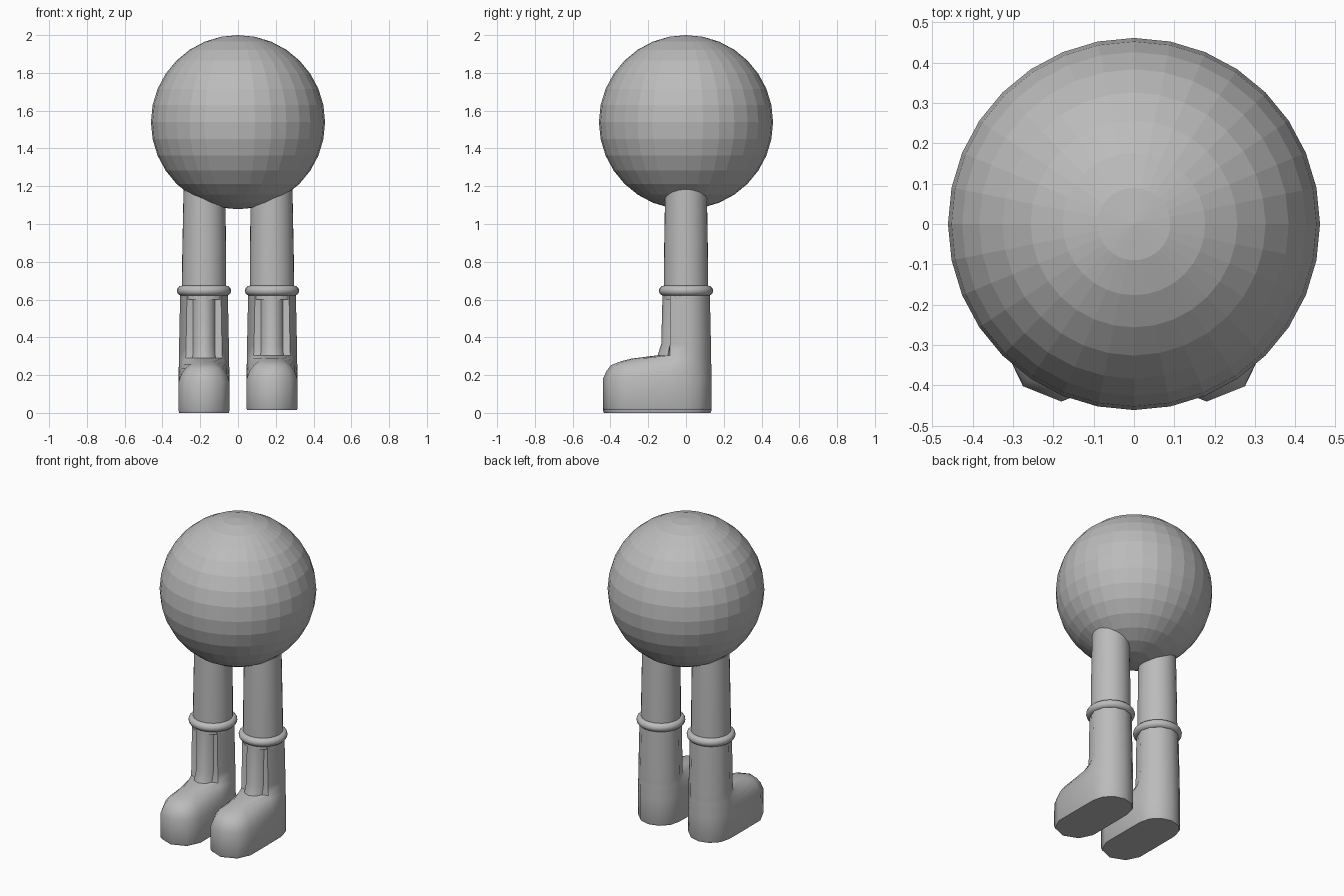
import bpy, bmesh
from math import pi, sin, cos

cube = bpy.data.objects.get("Cube")
if cube:
    bpy.data.objects.remove(cube, do_unlink=True)

grey = bpy.data.materials.new("plain grey")
grey.use_nodes = True
COLOUR = (0.5, 0.5, 0.5, 1)
grey.diffuse_color = COLOUR
grey.node_tree.nodes["Principled BSDF"].inputs["Base Color"].default_value = COLOUR


def finish(obj, name, angle=None):
    obj.name = name
    obj.data.materials.append(grey)
    if angle:
        bpy.ops.object.select_all(action='DESELECT')
        obj.select_set(True)
        bpy.context.view_layer.objects.active = obj
        bpy.ops.object.shade_smooth_by_angle(angle=angle)


def loft(name, loops, angle):
    """Skin a stack of closed loops and cap both ends."""
    bm = bmesh.new()
    rings = [[bm.verts.new(p) for p in loop] for loop in loops]
    for a, b in zip(rings, rings[1:]):
        n = len(a)
        for i in range(n):
            j = (i + 1) % n
            bm.faces.new((a[i], a[j], b[j], b[i]))
    bm.faces.new(rings[0][::-1])
    bm.faces.new(rings[-1])
    bmesh.ops.recalc_face_normals(bm, faces=bm.faces)
    mesh = bpy.data.meshes.new(name)
    bm.to_mesh(mesh)
    bm.free()
    obj = bpy.data.objects.new(name, mesh)
    bpy.context.collection.objects.link(obj)
    finish(obj, name, angle)


def circle(cx, r, z, n=32):
    return [(cx + r * cos(2 * pi * i / n), r * sin(2 * pi * i / n), z) for i in range(n)]


def boot_outline(cx, z, r, ankle, w, tip):
    """Round heel, ankle points, then a toe of half width w reaching to tip."""
    pts = [(r * cos(pi * i / 6), r * sin(pi * i / 6)) for i in range(7)]
    toe = [(-w, tip + 0.9 * w), (-0.7 * w, tip + 0.28 * w), (0, tip),
           (0.7 * w, tip + 0.28 * w), (w, tip + 0.9 * w)]
    pts += [(-ankle, -0.085)] + toe + [(ankle, -0.085)]
    return [(cx + x, y, z) for x, y in pts]


# Boot levels: height, heel radius, ankle half width, toe half width, toe tip
LEVELS = [
    (0.000, 0.130, 0.131, 0.131, -0.434),
    (0.012, 0.135, 0.136, 0.136, -0.440),
    (0.165, 0.135, 0.134, 0.134, -0.440),
    (0.205, 0.134, 0.128, 0.120, -0.422),
    (0.237, 0.134, 0.120, 0.098, -0.398),
    (0.258, 0.133, 0.112, 0.070, -0.345),
    (0.272, 0.133, 0.105, 0.050, -0.290),
    (0.290, 0.133, 0.097, 0.060, -0.150),
    (0.350, 0.132, 0.095, 0.058, -0.131),
    (0.640, 0.126, 0.090, 0.057, -0.124),
]

# Round faceted body
bpy.ops.mesh.primitive_uv_sphere_add(segments=32, ring_count=16, radius=0.461,
                                     location=(0, 0, 1.539))
finish(bpy.context.object, "body")

# Legs, cuffs and boots
for side, s, lift in (("left", 1, 0.015), ("right", -1, 0)):
    x = 0.18 * s
    loft(side + "_leg", [circle(x, 0.118, 0.6), circle(x - 0.001 * s, 0.116, 0.85),
                         circle(x - 0.002 * s, 0.111, 1.15),
                         circle(x - 0.004 * s, 0.107, 1.3)], 0.9)
    bpy.ops.mesh.primitive_torus_add(major_radius=0.117, minor_radius=0.027,
                                     major_segments=24, minor_segments=12,
                                     location=(x, 0, 0.647))
    finish(bpy.context.object, side + "_cuff", 1.0)
    loft(side + "_boot", [boot_outline(x, z + lift * (z < 0.6), r, a, w, t)
                          for z, r, a, w, t in LEVELS], 0.9)
